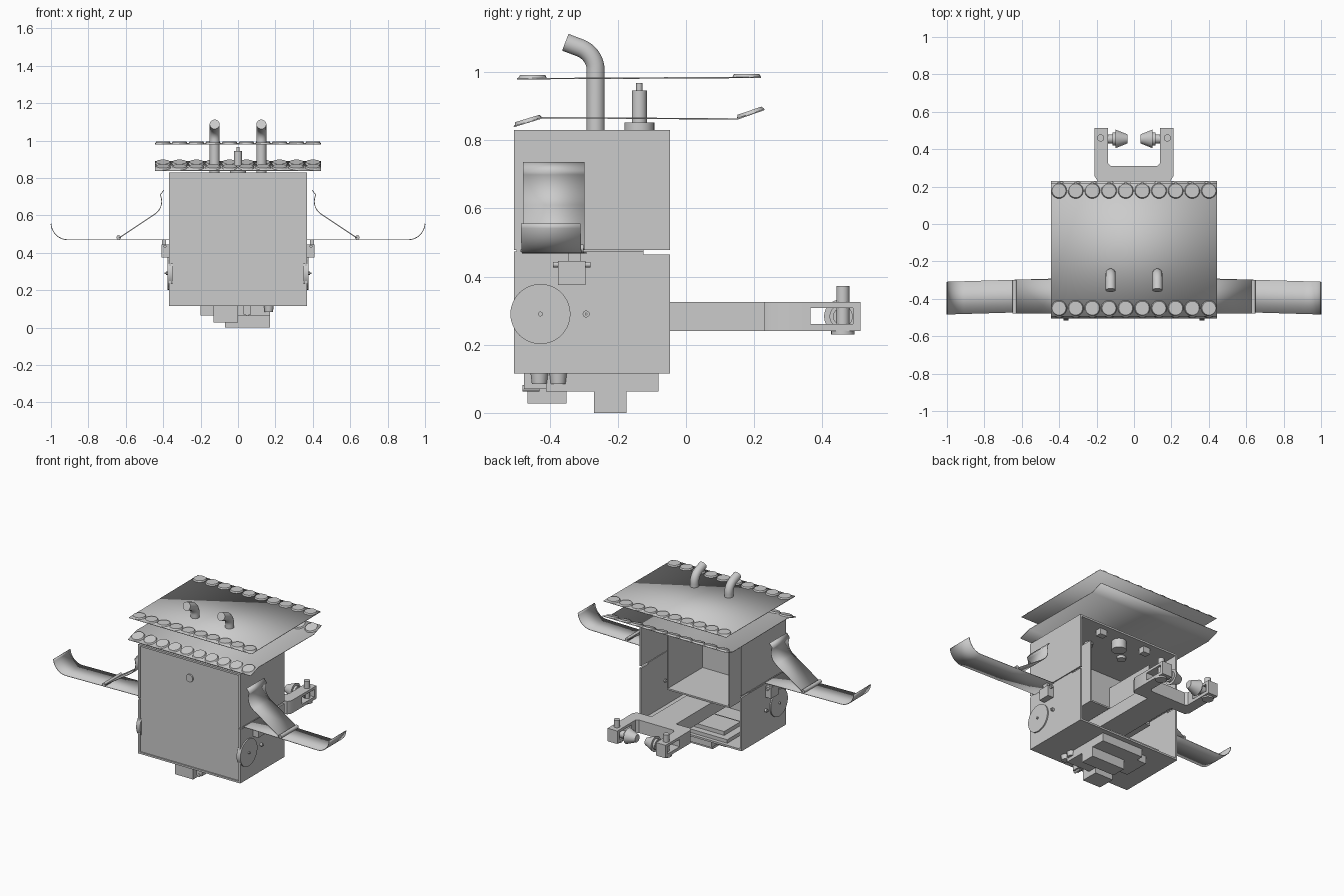
import bpy, bmesh, math
from mathutils import Matrix, Vector

cube = bpy.data.objects.get("Cube")
if cube:
    bpy.data.objects.remove(cube, do_unlink=True)

GREY = (0.6, 0.6, 0.6, 1)
grey = bpy.data.materials.new("plain grey")
grey.use_nodes = True
grey.diffuse_color = GREY
grey.node_tree.nodes["Principled BSDF"].inputs["Base Color"].default_value = GREY


def finish(name, bm):
    """Turn a bmesh into a named object with sharp edges kept."""
    bmesh.ops.recalc_face_normals(bm, faces=bm.faces)
    mesh = bpy.data.meshes.new(name)
    bm.to_mesh(mesh)
    bm.free()
    mesh.materials.append(grey)
    mesh.shade_smooth()
    mesh.set_sharp_from_angle(angle=math.radians(35))
    obj = bpy.data.objects.new(name, mesh)
    bpy.context.collection.objects.link(obj)
    return obj


def box(name, xs, ys, zs):
    bm = bmesh.new()
    bmesh.ops.create_cube(bm, size=1)
    for v in bm.verts:
        v.co = [lo + (c + 0.5) * (hi - lo) for c, (lo, hi) in zip(v.co, (xs, ys, zs))]
    return finish(name, bm)


def cone(name, start, end, r1, r2=None, segments=32):
    """Cylinder or cone between two points."""
    a, b = Vector(start), Vector(end)
    turn = (b - a).to_track_quat('Z', 'Y').to_matrix().to_4x4()
    bm = bmesh.new()
    bmesh.ops.create_cone(bm, cap_ends=True, segments=segments, radius1=r1,
                          radius2=r1 if r2 is None else r2, depth=(b - a).length,
                          matrix=Matrix.Translation((a + b) / 2) @ turn)
    return finish(name, bm)


def sheet(name, path, offset, thickness=0.004):
    """Sweep a line of points along an offset and give it thickness."""
    bm = bmesh.new()
    rows = [(bm.verts.new(p), bm.verts.new(Vector(p) + Vector(offset))) for p in path]
    for (a, b), (c, d) in zip(rows, rows[1:]):
        bm.faces.new((a, b, d, c))
    obj = finish(name, bm)
    mod = obj.modifiers.new("thickness", 'SOLIDIFY')
    mod.thickness = thickness
    mod.offset = 0
    return obj


def plate(name, outline, z0, z1):
    """Extrude a flat outline upward."""
    bm = bmesh.new()
    face = bm.faces.new([bm.verts.new((x, y, z0)) for x, y in outline])
    top = bmesh.ops.extrude_face_region(bm, geom=[face])["geom"]
    bmesh.ops.translate(bm, vec=(0, 0, z1 - z0),
                        verts=[g for g in top if isinstance(g, bmesh.types.BMVert)])
    return finish(name, bm)


def span(s, a, b):
    return tuple(sorted((s * a, s * b)))


def arc(cx, cz, r, a0, a1, n=10):
    steps = [math.radians(a0 + (a1 - a0) * i / n) for i in range(n + 1)]
    return [(cx + r * math.cos(t), cz + r * math.sin(t)) for t in steps]


# Main case, open at the back
W, FRONT, BACK, LOW, TOP, T = 0.37, -0.505, -0.047, 0.115, 0.83, 0.012
box("front_panel", (-W, W), (FRONT + 0.008, FRONT + 0.02), (LOW, TOP))
box("case_floor", (-W, W), (FRONT, BACK), (LOW, LOW + T))
box("case_top", (-W, W), (FRONT, BACK), (TOP - T, TOP))
cone("front_button", (0, FRONT + 0.01, 0.705), (0, FRONT, 0.705), 0.025)
for s, side in ((1, "left"), (-1, "right")):
    box(side + "_lower_wall", span(s, W - T, W), (FRONT, BACK), (LOW, 0.465))
    box(side + "_upper_wall", span(s, W - T, W), (FRONT, BACK), (0.478, TOP))
    box(side + "_wall_joint", span(s, W - T, W - 0.002), (FRONT, -0.125), (0.464, 0.474))

# Inner hopper
box("hopper_floor", (-0.227, 0.227), (-0.49, -0.125), (0.33, 0.34))
for s, side in ((1, "left"), (-1, "right")):
    box(side + "_hopper_wall", span(s, 0.219, 0.227), (-0.49, -0.125), (0.33, 0.74))
    box(side + "_top_bracket", span(s, 0.14, 0.19), (-0.12, -0.08), (0.78, 0.82))

# Roof sheets with rows of round tiles
R = 0.445
sheet("upper_roof", [(-R, -0.495, 0.98), (-R, 0.22, 0.984)], (2 * R, 0, 0))
sheet("lower_roof", [(-R, -0.505, 0.84), (-R, -0.42, 0.866), (-R, 0.15, 0.862),
                     (-R, 0.23, 0.89)], (2 * R, 0, 0))
TILE_ROWS = (("upper_front", -0.45, 0.98, 0), ("upper_back", 0.178, 0.983, 0),
             ("lower_front", -0.462, 0.853, 17), ("lower_back", 0.19, 0.876, 19))
for row, y, z, tilt in TILE_ROWS:
    up = Matrix.Rotation(math.radians(tilt), 3, 'X') @ Vector((0, 0, 0.011))
    for i in range(10):
        base = Vector((-0.401 + i * 0.0891, y, z))
        cone(f"{row}_tile_{i + 1}", base, base + up, 0.043, 0.037, 24)

# Bent chimney pipes
for s, side in ((1, "left"), (-1, "right")):
    curve = bpy.data.curves.new(side + "_chimney", 'CURVE')
    curve.dimensions = '3D'
    curve.bevel_depth = 0.027
    curve.bevel_resolution = 5
    curve.use_fill_caps = True
    bend = [(-0.265, 0.8)] + arc(-0.335, 1.005, 0.07, 0, 68) + [(-0.354, 1.087)]
    line = curve.splines.new('POLY')
    line.points.add(len(bend) - 1)
    for p, (y, z) in zip(line.points, bend):
        p.co = (s * 0.125, y, z, 1)
    line.use_smooth = True
    curve.materials.append(grey)
    pipe = bpy.data.objects.new(side + "_chimney", curve)
    bpy.context.collection.objects.link(pipe)

# Central valve on the case top
for part, z0, z1, r in (("base", 0.76, 0.852, 0.044), ("body", 0.85, 0.945, 0.022),
                        ("tip", 0.94, 0.967, 0.009)):
    cone("valve_" + part, (0, -0.137, z0), (0, -0.137, z1), r)

# Side chutes, brackets and wheels
for s, side in ((1, "left"), (-1, "right")):
    guide = [(0.396, 0.735)] + arc(0.49, 0.675, 0.082, 155, 235) + [(0.635, 0.48)]
    sheet(side + "_guide", [(s * x, -0.478, z) for x, z in guide], (0, 0.18, 0))
    tray = [(0.37, 0.47), (0.64, 0.47)] + arc(0.91, 0.56, 0.09, -90, -3)
    sheet(side + "_tray", [(s * x, -0.465 - 0.03 * (x - 0.37), z) for x, z in tray],
          (0, 0.175, 0))
    cone(side + "_hinge", (s * 0.638, -0.478, 0.482), (s * 0.638, -0.3, 0.482), 0.012)
    box(side + "_bracket", span(s, W, 0.41), (-0.375, -0.295), (0.375, 0.445))
    box(side + "_bracket_neck", span(s, 0.385, 0.405), (-0.345, -0.31), (0.44, 0.47))
    cone(side + "_bracket_pin", (s * 0.39, -0.39, 0.435), (s * 0.39, -0.28, 0.435), 0.008)
    for part, y, r, out in (("wheel", -0.427, 0.088, 0.378), ("axle", -0.427, 0.007, 0.386),
                            ("stud", -0.293, 0.01, 0.385), ("stud_tip", -0.293, 0.004, 0.392)):
        cone(f"{side}_{part}", (s * (W - 0.02), y, 0.29), (s * out, y, 0.29), r, segments=48)

# Rear beam and fork
box("rear_beam", (-0.09, 0.09), (-0.42, 0.25), (0.24, 0.325))
half = [(0, 0.31), (0.125, 0.31), (0.14, 0.325), (0.14, 0.365), (0.21, 0.365),
        (0.21, 0.255), (0.195, 0.23), (0, 0.23)]
outline = half + [(-x, y) for x, y in reversed(half[1:-1])]
plate("fork_crossbar", outline, 0.24, 0.325)
for s, side in ((1, "left"), (-1, "right")):
    xs = span(s, 0.14, 0.21)
    box(side + "_fork_upper_bar", xs, (0.36, 0.512), (0.308, 0.325))
    box(side + "_fork_lower_bar", xs, (0.36, 0.512), (0.24, 0.26))
    box(side + "_fork_end", xs, (0.49, 0.512), (0.24, 0.325))
    cone(side + "_fork_pin", (s * 0.178, 0.46, 0.235), (s * 0.178, 0.46, 0.372), 0.019)
    cone(side + "_fork_pin_foot", (s * 0.178, 0.46, 0.23), (s * 0.178, 0.46, 0.241), 0.034)
    cone(side + "_gripper_stem", (s * 0.18, 0.455, 0.283), (s * 0.09, 0.455, 0.283), 0.024)
    cone(side + "_gripper_collar", (s * 0.115, 0.455, 0.283), (s * 0.098, 0.455, 0.283), 0.034)
    cone(side + "_gripper_cone", (s * 0.1, 0.455, 0.283), (s * 0.035, 0.455, 0.283), 0.05, 0.024)

# Machinery inside the case floor
box("inner_slab", (-0.25, 0.12), (-0.33, -0.07), (0.12, 0.15))
box("inner_step", (-0.2, 0.06), (-0.28, -0.11), (0.15, 0.175))

# Machinery hanging below the case
box("under_plate", (-0.13, 0.17), (-0.41, -0.08), (0.062, 0.116))
box("under_block", (-0.07, 0.17), (-0.27, -0.175), (0, 0.065))
box("under_front_block", (-0.13, 0), (-0.465, -0.35), (0.027, 0.116))
box("under_side_tab", (-0.2, -0.13), (-0.3, -0.13), (0.065, 0.116))
box("under_front_tab", (0.03, 0.07), (-0.475, -0.41), (0.07, 0.116))
cone("under_rod", (0.05, -0.48, 0.072), (0.05, -0.43, 0.072), 0.01)
for i, y in enumerate((-0.43, -0.375)):
    cone(f"under_knob_{i + 1}", (0.165, y, 0.084), (0.165, y, 0.116), 0.022, 0.026)
